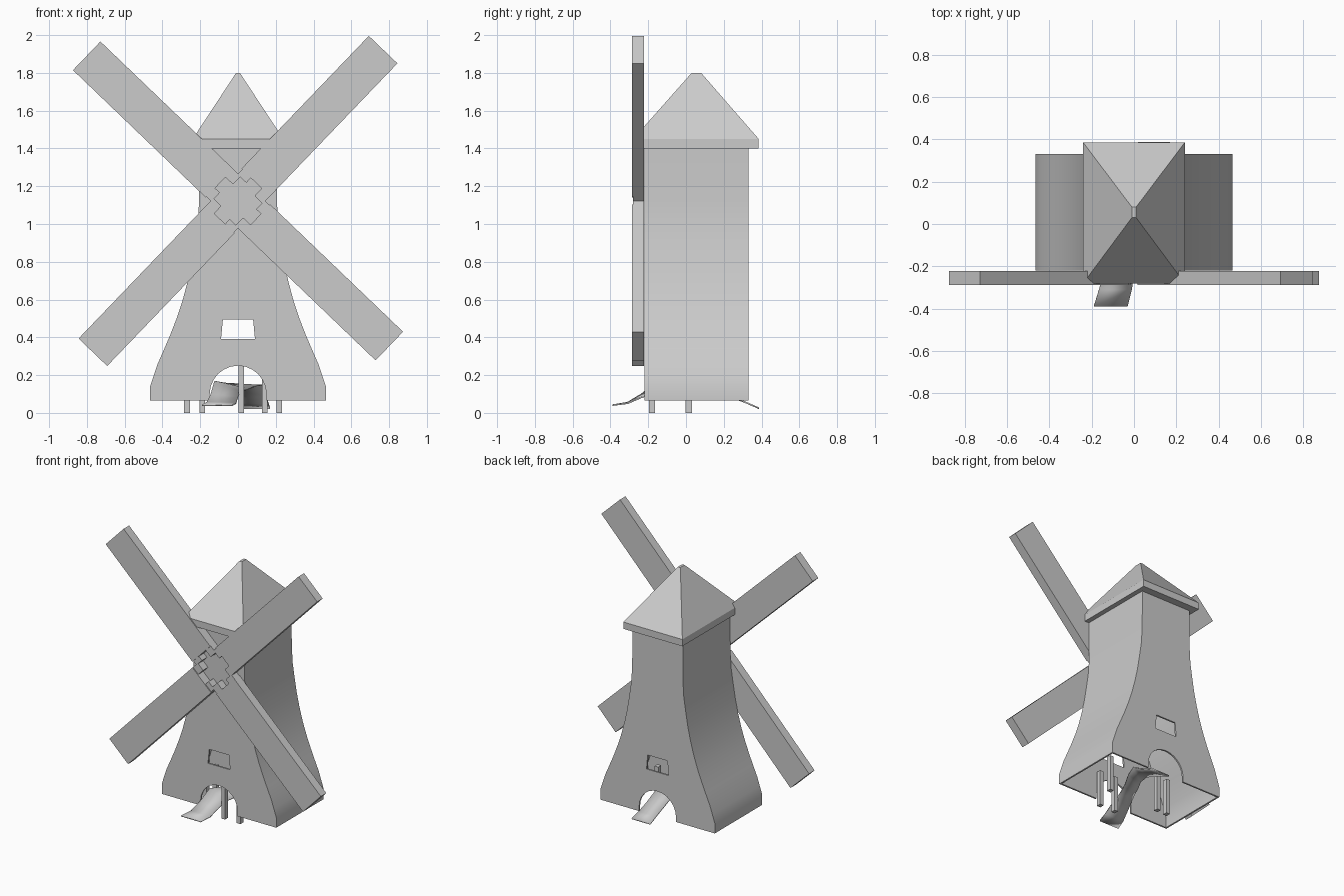
import bpy, bmesh, math
from mathutils import Matrix, Vector

if "Cube" in bpy.data.objects:
    bpy.data.objects.remove(bpy.data.objects["Cube"])


def make(name, bm):
    bmesh.ops.recalc_face_normals(bm, faces=bm.faces)
    me = bpy.data.meshes.new(name)
    bm.to_mesh(me)
    bm.free()
    ob = bpy.data.objects.new(name, me)
    bpy.context.collection.objects.link(ob)
    return ob


def prism(name, outline, y0, y1):
    """Extrude an x/z outline from y0 to y1."""
    bm = bmesh.new()
    face = bm.faces.new([bm.verts.new((x, y0, z)) for x, z in outline])
    ext = bmesh.ops.extrude_face_region(bm, geom=[face])
    vs = [v for v in ext["geom"] if isinstance(v, bmesh.types.BMVert)]
    bmesh.ops.translate(bm, verts=vs, vec=(0, y1 - y0, 0))
    return make(name, bm)


def box(name, x0, x1, y0, y1, z0, z1):
    return prism(name, [(x0, z0), (x1, z0), (x1, z1), (x0, z1)], y0, y1)


def smooth(ob):
    bpy.ops.object.select_all(action='DESELECT')
    ob.select_set(True)
    bpy.context.view_layer.objects.active = ob
    bpy.ops.object.shade_smooth_by_angle(angle=math.radians(30))


# Flared hollow tower
PROFILE = [(.465, .065), (.465, .14), (.445, .2), (.425, .26), (.39, .34), (.36, .41),
           (.325, .5), (.295, .59), (.268, .69), (.246, .79), (.228, .9), (.213, 1.0),
           (.206, 1.12), (.205, 1.25), (.205, 1.4)]


def mirrored(pts):
    return pts + [(-x, z) for x, z in reversed(pts)]


tower = prism("tower", mirrored(PROFILE), -.22, .33)
W = .012
inner = [(x - W, z) for x, z in PROFILE]
inner[0] = (inner[0][0], -.05)
inner[-1] = (inner[-1][0], 1.4 - W)
cavity = prism("cavity_cutter", mirrored(inner), -.22 + W, .33 - W)

# Arched doorway and window cut through front and back
arch = [(-.15, -.1), (.15, -.1)] + [
    (.15 * math.cos(math.pi * i / 12), .1 + .15 * math.sin(math.pi * i / 12)) for i in range(13)]
door = prism("door_cutter", arch, -.5, .6)
window = prism("window_cutter", [(-.09, .39), (.09, .39), (.08, .495), (-.08, .495)], -.5, .6)
for cutter in (cavity, door, window):
    mod = tower.modifiers.new(cutter.name, 'BOOLEAN')
    mod.operation = 'DIFFERENCE'
    mod.solver = 'EXACT'
    mod.object = cutter
    bpy.context.view_layer.objects.active = tower
    bpy.ops.object.modifier_apply(modifier=mod.name)
    bpy.data.objects.remove(cutter)
smooth(tower)

# Hipped roof with a short eave band
bm = bmesh.new()
rings = []
for hx, y0, y1, z in [(.24, -.28, .385, 1.4), (.24, -.28, .385, 1.45), (.01, .03, .08, 1.8)]:
    rings.append([bm.verts.new(c) for c in
                  [(-hx, y0, z), (hx, y0, z), (hx, y1, z), (-hx, y1, z)]])
for a, b in zip(rings, rings[1:]):
    for i in range(4):
        j = (i + 1) % 4
        bm.faces.new((a[i], a[j], b[j], b[i]))
bm.faces.new(rings[0])
bm.faces.new(rings[-1])
make("roof", bm)

# Four sails, each with two tabs at the inner end
HUB = Vector((0, 0, 1.122))
for k in range(4):
    turn = Matrix.Translation(HUB) @ Matrix.Rotation(-math.radians(46.2 + 90 * k), 4, 'Y')
    parts = [box(f"sail_{k + 1}", .135, 1.11, -.287, -.223, -.105, .105),
             box(f"sail_tab_a_{k + 1}", .08, .136, -.28, -.222, -.105, -.045),
             box(f"sail_tab_b_{k + 1}", .1, .136, -.28, -.222, .035, .1)]
    for p in parts:
        p.data.transform(turn)

# Support posts inside the tower
POSTS = [(-.27, .015), (-.19, .015), (.218, .015), (.142, -.18), (.017, -.18)]
for i, (x, y) in enumerate(POSTS):
    box(f"post_{i + 1}", x - .015, x + .015, y - .017, y + .017, 0, .26)

# Twisting ramp through both doorways: left x, right x, y, left z, right z
RAMP = [(-.19, -.03, -.39, .045, .045), (-.165, -.01, -.31, .058, .055),
        (-.145, .0, -.24, .1, .085), (-.125, .01, -.15, .17, .115),
        (-.07, .05, -.04, .16, .13), (-.01, .1, .06, .14, .15),
        (.02, .14, .16, .12, .15), (.02, .15, .25, .085, .095),
        (.02, .16, .32, .058, .058), (.02, .17, .388, .028, .028)]
bm = bmesh.new()
rows = [(bm.verts.new((l, y, zl)), bm.verts.new((r, y, zr))) for l, r, y, zl, zr in RAMP]
for a, b in zip(rows, rows[1:]):
    bm.faces.new((a[0], a[1], b[1], b[0]))
ramp = make("ramp", bm)
sol = ramp.modifiers.new("thickness", 'SOLIDIFY')
sol.thickness = .008
smooth(ramp)
